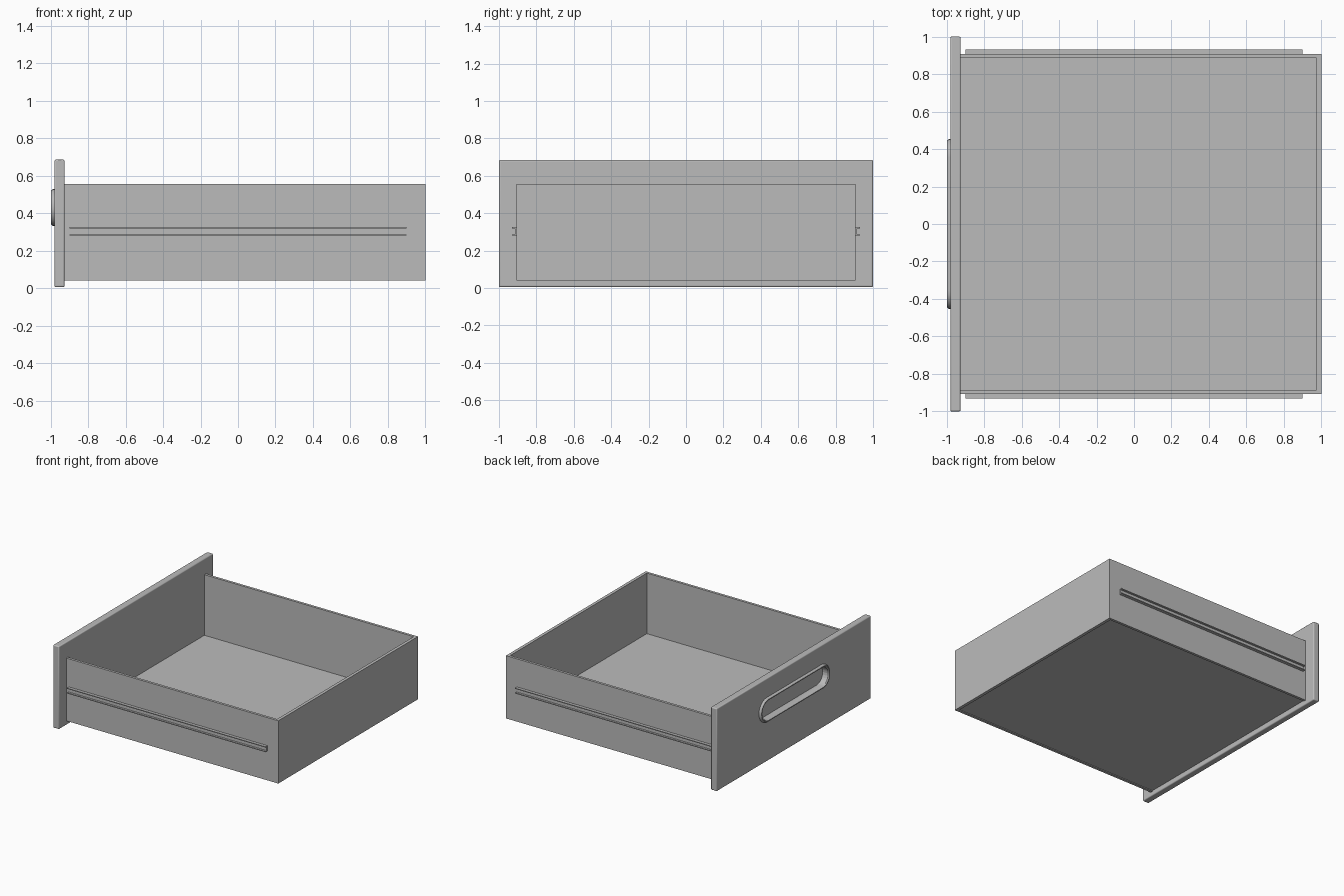
import bpy, bmesh, math

if "Cube" in bpy.data.objects:
    bpy.data.objects.remove(bpy.data.objects["Cube"])

grey = bpy.data.materials.new("plain grey")
grey.use_nodes = True
colour = (0.5, 0.5, 0.5, 1)
grey.diffuse_color = colour
grey.node_tree.nodes["Principled BSDF"].inputs["Base Color"].default_value = colour


def finish(name, bm):
    bmesh.ops.recalc_face_normals(bm, faces=bm.faces)
    mesh = bpy.data.meshes.new(name)
    bm.to_mesh(mesh)
    bm.free()
    mesh.materials.append(grey)
    ob = bpy.data.objects.new(name, mesh)
    bpy.context.collection.objects.link(ob)
    return ob


def box(name, x, y, z):
    bm = bmesh.new()
    bmesh.ops.create_cube(bm, size=1)
    for v in bm.verts:
        v.co = [r[0] if c < 0 else r[1] for c, r in zip(v.co, (x, y, z))]
    return finish(name, bm)


def stadium(x, half_length, radius, z=0.43, steps=12):
    """Rounded slot outline in the plane of the front panel."""
    points = []
    for side in (1, -1):
        for i in range(steps + 1):
            a = math.pi * i / steps - math.pi / 2
            points.append((x, side * (half_length - radius + radius * math.cos(a)),
                           z + side * radius * math.sin(a)))
    return points


def loft(name, outlines, caps=False, closed=False):
    bm = bmesh.new()
    rings = [[bm.verts.new(p) for p in o] for o in outlines]
    pairs = list(zip(rings, rings[1:]))
    if closed:
        pairs.append((rings[-1], rings[0]))
    for a, b in pairs:
        for i in range(len(a)):
            j = (i + 1) % len(a)
            bm.faces.new((a[i], a[j], b[j], b[i]))
    if caps:
        bm.faces.new(rings[0])
        bm.faces.new(rings[-1])
    return finish(name, bm)


# Drawer box
box("drawer_floor", (-0.925, 0.975), (-0.885, 0.885), (0.046, 0.058))
box("back_wall", (0.975, 1), (-0.885, 0.885), (0.04, 0.555))
for name, s in (("left_wall", 1), ("right_wall", -1)):
    box(name, (-0.925, 1), sorted((s * 0.885, s * 0.906)), (0.04, 0.555))

# Runner channels: a web with two flanges
for name, s in (("left_runner", 1), ("right_runner", -1)):
    profile = [(0.906, 0.28), (0.93, 0.28), (0.93, 0.287), (0.914, 0.287),
               (0.914, 0.318), (0.93, 0.318), (0.93, 0.325), (0.906, 0.325)]
    loft(name, [[(x, s * y, z) for y, z in profile] for x in (-0.9, 0.9)], caps=True)

# Front panel with a slot pocket
panel = box("front_panel", (-0.98, -0.925), (-1, 1), (0.005, 0.685))
bevel = panel.modifiers.new("soft edges", "BEVEL")
bevel.width = 0.008
bevel.segments = 3
cutter = loft("pocket_cutter", [stadium(-1.05, 0.43, 0.078), stadium(-0.94, 0.43, 0.078)], caps=True)
cutter.hide_render = True
cutter.hide_set(True)
cut = panel.modifiers.new("pocket", "BOOLEAN")
cut.object = cutter
cut.solver = "EXACT"

# Raised rim around the pocket
rim = loft("handle_rim", [stadium(-0.975, 0.455, 0.1), stadium(-0.988, 0.453, 0.098),
                          stadium(-0.998, 0.445, 0.09), stadium(-0.998, 0.437, 0.083),
                          stadium(-0.99, 0.43, 0.078), stadium(-0.945, 0.43, 0.078)])
bpy.ops.object.select_all(action="DESELECT")
for ob in (panel, rim):
    ob.select_set(True)
bpy.context.view_layer.objects.active = rim
bpy.ops.object.shade_smooth_by_angle(angle=math.radians(35))
